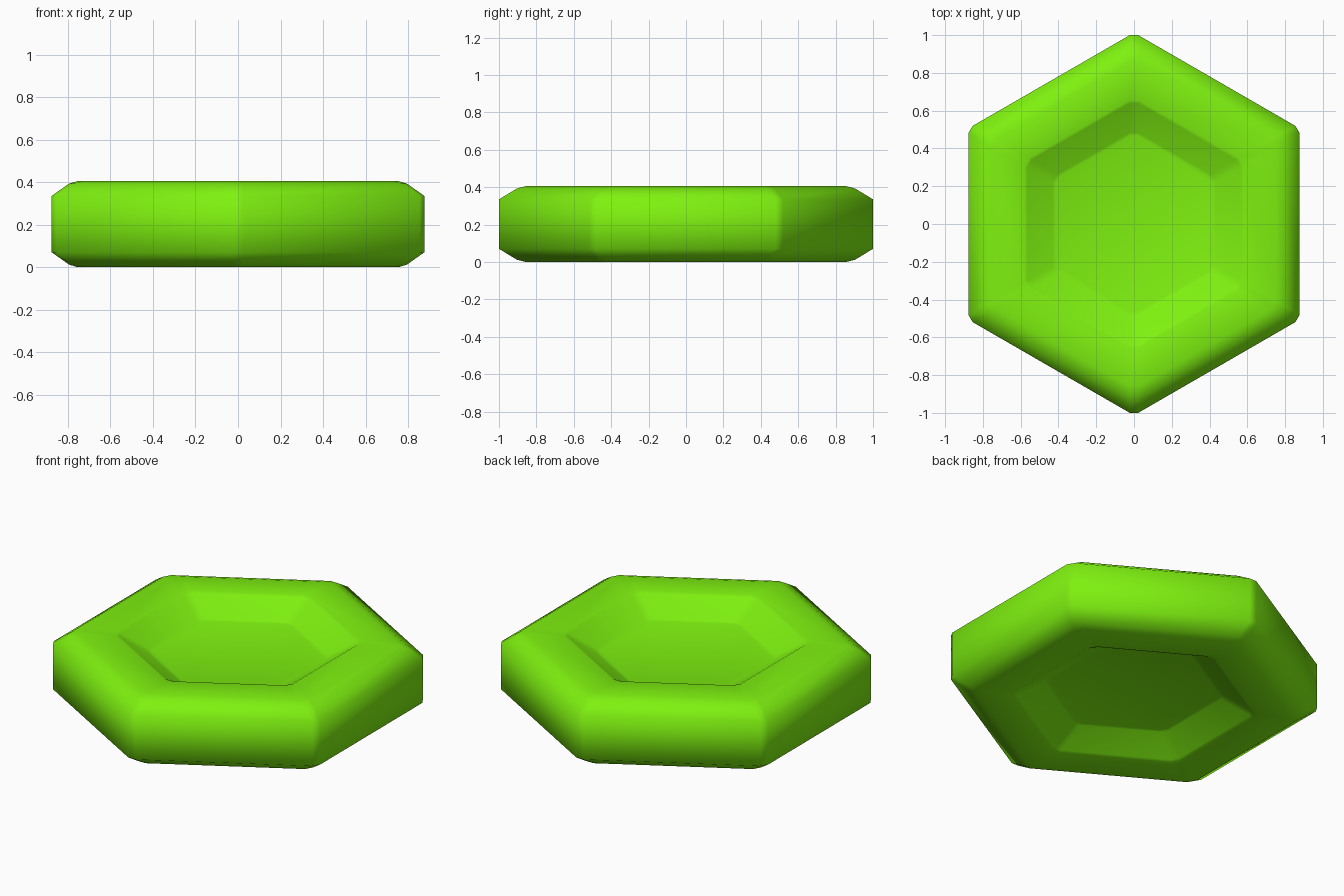
import bpy, bmesh, math

if "Cube" in bpy.data.objects:
    bpy.data.objects.remove(bpy.data.objects["Cube"])

HEIGHT = 0.405
# (apothem, z, corner cut) from the middle of the side up and into the recess
UPPER = [(0.877, 0.335, 0.026), (0.795, 0.393, 0.028), (0.755, 0.405, 0.03),
         (0.58, 0.405, 0.03), (0.565, 0.397, 0.028), (0.43, 0.31, 0.026),
         (0.415, 0.305, 0.026)]
LOWER = [(a, HEIGHT - z, c) for a, z, c in reversed(UPPER)]


def hex_ring(bm, apothem, z, cut):
    """Hexagon with points on the y axis and slightly clipped corners."""
    half = apothem * math.tan(math.radians(30)) - cut
    ring = []
    for i in range(6):
        a = math.radians(60 * i)
        for t in (-half, half):
            ring.append(bm.verts.new((apothem * math.cos(a) - t * math.sin(a),
                                      apothem * math.sin(a) + t * math.cos(a), z)))
    return ring


# Hexagonal tile: rings lofted from bottom recess to top recess
bm = bmesh.new()
rings = [hex_ring(bm, *p) for p in LOWER + UPPER]
for r0, r1 in zip(rings, rings[1:]):
    for i in range(12):
        j = (i + 1) % 12
        bm.faces.new((r0[i], r0[j], r1[j], r1[i]))
bm.faces.new(rings[0][::-1])
bm.faces.new(rings[-1])
bmesh.ops.recalc_face_normals(bm, faces=bm.faces[:])
for f in bm.faces:
    f.smooth = True

mesh = bpy.data.meshes.new("hexagon_tile")
bm.to_mesh(mesh)
bm.free()
tile = bpy.data.objects.new("hexagon_tile", mesh)
bpy.context.collection.objects.link(tile)

# Bright green
mat = bpy.data.materials.new("lime_green")
mat.diffuse_color = (0.21, 0.88, 0.005, 1)
mat.use_nodes = True
mat.node_tree.nodes["Principled BSDF"].inputs["Base Color"].default_value = mat.diffuse_color
mesh.materials.append(mat)
